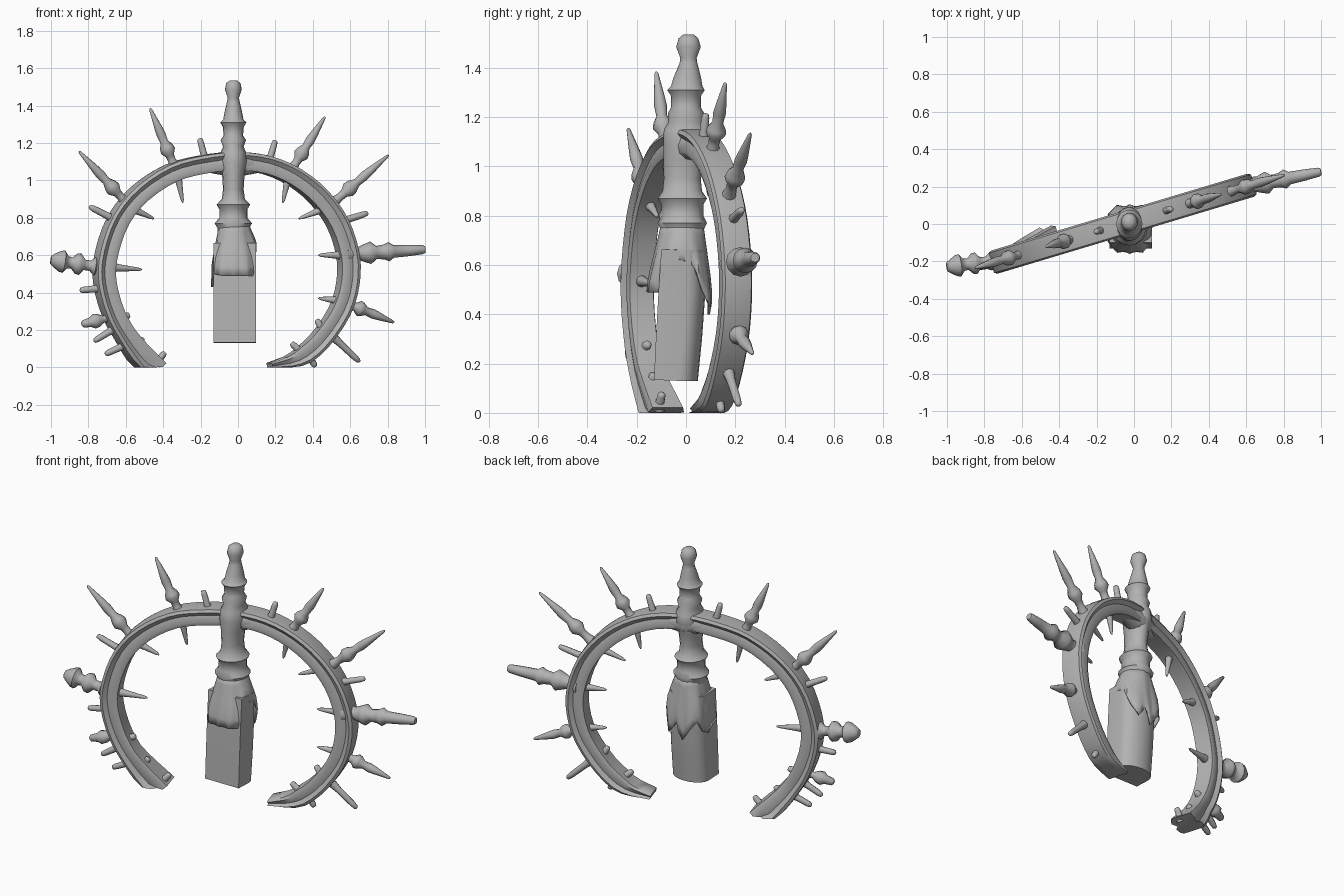
import bpy, bmesh, math
from mathutils import Vector

if "Cube" in bpy.data.objects:
    bpy.data.objects.remove(bpy.data.objects["Cube"])

SLOPE, OFF = 0.30, 0.02                      # the ring plane is turned about z
NORMAL = Vector((-SLOPE, 1, 0)).normalized()

grey = bpy.data.materials.new("stone grey")
grey.diffuse_color = (0.45, 0.45, 0.45, 1)
grey.use_nodes = True
grey.node_tree.nodes["Principled BSDF"].inputs["Base Color"].default_value = grey.diffuse_color


def plane(x, z, w=0.0):
    """Point on the ring plane, w units off it."""
    return Vector((x, SLOPE * x + OFF, z)) + NORMAL * w


def loft(name, rings, cap=True, angle=40, closed=True):
    """Skin a list of equal-length rings of points."""
    bm = bmesh.new()
    rows = [[bm.verts.new(p) for p in r] for r in rings]
    n = len(rows[0])
    for a, b in zip(rows, rows[1:]):
        for i in range(n):
            j = (i + 1) % n
            bm.faces.new((a[i], a[j], b[j], b[i]))
    if cap:
        bm.faces.new(rows[0][::-1])
        bm.faces.new(rows[-1])
    bmesh.ops.recalc_face_normals(bm, faces=bm.faces)
    me = bpy.data.meshes.new(name)
    bm.to_mesh(me)
    bm.free()
    ob = bpy.data.objects.new(name, me)
    bpy.context.collection.objects.link(ob)
    me.materials.append(grey)
    bpy.ops.object.select_all(action='DESELECT')
    ob.select_set(True)
    bpy.context.view_layer.objects.active = ob
    bpy.ops.object.shade_smooth_by_angle(angle=math.radians(angle))
    return ob


def circle(c, u, v, ru, rv, n):
    return [c + u * (ru * math.cos(2 * math.pi * i / n)) + v * (rv * math.sin(2 * math.pi * i / n))
            for i in range(n)]


def smooth_path(pts, steps):
    """Catmull-Rom through 2D points."""
    p = [Vector(q) for q in pts]
    p = [2 * p[0] - p[1]] + p + [2 * p[-1] - p[-2]]
    out = []
    for k in range(1, len(p) - 2):
        a, b, c, d = p[k - 1:k + 3]
        for s in range(steps):
            t = s / steps
            out.append(0.5 * (2 * b + (c - a) * t + (2 * a - 5 * b + 4 * c - d) * t ** 2
                              + (3 * b - a - 3 * c + d) * t ** 3))
    return out + [p[-2]]


# Broken ring: grooved section swept along an uneven arc, cut flat at the ground
path = smooth_path([(-0.44, -0.02), (-0.57, 0.13), (-0.66, 0.28), (-0.71, 0.46), (-0.70, 0.61),
                    (-0.635, 0.79), (-0.52, 0.93), (-0.36, 1.035), (-0.2, 1.08), (-0.02, 1.10),
                    (0.15, 1.08), (0.3, 1.015), (0.43, 0.91), (0.53, 0.77), (0.585, 0.6),
                    (0.585, 0.45), (0.54, 0.3), (0.43, 0.14), (0.31, 0.045), (0.17, 0.01)], 3)
half = [(0.052, 0.03), (0.05, 0.055), (0.034, 0.064), (0.012, 0.046), (-0.025, 0.058), (-0.046, 0.05)]
section = half + [(r, -w) for r, w in reversed(half)]
rings = []
for i, p in enumerate(path):
    t = (path[min(i + 1, len(path) - 1)] - path[max(i - 1, 0)]).normalized()
    n = Vector((-t.y, t.x))
    start, end = max(0, 1 - i / 4), max(0, 1 - (len(path) - 1 - i) / 4)
    kr = 1 + 0.35 * start - 0.7 * end
    ring = []
    for r, w in section:
        q = p + n * (r * kr)
        ring.append(plane(q.x, max(q.y, 0.0), w * (1 + 0.3 * start) + 0.025 * start))
    rings.append(ring)
loft("ring", rings, angle=50)


def spike(name, a, b, prof, dy=0.0, sides=10):
    """Turned spike from a to b (x, z); prof lists (fraction, radius)."""
    pa, pb = plane(*a), plane(*b) + Vector((0, dy, 0))
    d = (pb - pa).normalized()
    u = d.cross(NORMAL).normalized()
    v = d.cross(u)
    loft(name, [circle(pa.lerp(pb, f), u, v, r, r, sides) for f, r in prof], angle=60)


# Large turned spikes, each with a thin thorn on the inner side
baluster = [(0, .045), (.1, .03), (.2, .022), (.27, .024), (.34, .042), (.4, .038), (.48, .022),
            (.6, .026), (.7, .022), (.98, .008), (1, .003)]
thorn = [(0, .026), (.35, .018), (.9, .009), (1, .004)]
for a, b, c in [((-.57, .85), (-.85, 1.155), (-.45, .795)), ((-.325, 1.04), (-.47, 1.385), (-.295, .88)),
                ((.27, 1.03), (.465, 1.34), (.24, .88)), ((.48, .855), (.805, 1.135), (.325, .795)),
                ((.55, .355), (.835, .24), (.43, .37))]:
    spike("large_spike", a, b, baluster)
    spike("inner_thorn", a, c, thorn)

# Side finials
spike("left_finial", (-.70, .53), (-1.0, .575),
      [(0, .05), (.15, .032), (.22, .05), (.3, .028), (.4, .028), (.48, .058), (.55, .055), (.63, .03),
       (.7, .033), (.77, .06), (.84, .056), (.95, .035), (1, .024)], 0.05, 12)
spike("right_finial", (.58, .605), (1.0, .63),
      [(0, .06), (.15, .035), (.24, .05), (.31, .06), (.38, .035), (.48, .04), (.54, .052), (.6, .034),
       (.8, .03), (.97, .024), (1, .018)], -0.04, 12)
spike("inner_thorn", (-.68, .535), (-.515, .523), thorn)
spike("inner_thorn", (.56, .6), (.43, .6), thorn)

# Short blunt spikes
stub = [(0, .03), (.4, .019), (.85, .017), (.97, .013), (1, .006)]
for a, b in [((-.17, 1.09), (-.205, 1.225)), ((.16, 1.08), (.2, 1.215)), ((-.63, .775), (-.795, .86)),
             ((.52, .77), (.695, .825)), ((-.71, .425), (-.845, .412)), ((-.64, .22), (-.77, .14)),
             ((-.58, .13), (-.71, .07)), ((.48, .19), (.65, .03)), ((.36, .09), (.415, .003)),
             ((.46, .19), (.42, .255)), ((.34, .08), (.285, .13)), ((-.62, .265), (-.58, .28)),
             ((-.44, .02), (-.39, .08)), ((-.53, .12), (-.51, .16))]:
    spike("short_spike", a, b, stub, sides=8)
spike("knobbed_spike", (-.67, .27), (-.835, .23),
      [(0, .03), (.3, .018), (.45, .035), (.6, .04), (.72, .026), (.95, .02), (1, .01)])

# Turned centre column: (z, radius x, radius y, centre y)
X, Y = Vector((1, 0, 0)), Vector((0, 1, 0))
column = [(1.535, .018, .022, .01), (1.52, .038, .04, .01), (1.485, .045, .05, .01), (1.44, .03, .033, .01),
          (1.42, .034, .036, .01), (1.36, .048, .056, .005), (1.325, .054, .064, .003), (1.31, .07, .076, 0),
          (1.285, .056, .06, 0), (1.24, .052, .06, 0), (1.215, .068, .074, 0), (1.18, .055, .07, 0),
          (1.15, .068, .09, 0), (1.10, .075, .092, 0), (1.03, .06, .082, -.01), (.95, .055, .075, -.015),
          (.90, .062, .08, -.015), (.87, .09, .1, -.015), (.845, .075, .085, -.015), (.80, .075, .085, -.015),
          (.77, .1, .1, -.015), (.745, .085, .088, -.015), (.66, .085, .085, -.015)]
loft("centre_column", [circle(Vector((-.025, y, z)), X, Y, rx, ry, 16) for z, rx, ry, y in column], angle=55)

# Saddle where the column grips the ring
spike("ring_saddle", (-.15, 1.085), (.11, 1.085), [(0, .045), (.3, .06), (.5, .075), (.7, .06), (1, .045)], sides=12)

# Hanging block: flat front, rounded back
rings = []
for z, f, b in [(.13, -.13, .048), (.3, -.122, .065), (.48, -.112, .078), (.66, -.10, .08)]:
    arc = [Vector((-.0175 + .1125 * math.cos(k * math.pi / 10), b - .075 + .075 * math.sin(k * math.pi / 10), z))
           for k in range(11)]
    rings.append([Vector((-.13, f, z + .004)), Vector((.095, f, z + .004))] + arc)
loft("hanging_block", rings, angle=35)

# Ragged cloth around the block: folded shell with an uneven hem
hem = [.62, .60, .50, .43, .50, .40, .47, .52, .45, .43, .46, .50, .49, .49, .49, .49, .49, .62]
N = len(hem) * 2
rings = []
for k in range(7):
    t, ring = k / 6, []
    for i in range(N):
        a = 2 * math.pi * i / N
        low = (hem[i // 2] + hem[((i + i % 2) // 2) % len(hem)]) / 2
        c, s = math.cos(a), math.sin(a)
        # round at the top, squarer at the hem
        sq = 1 / (abs(c) ** 4 + abs(s) ** 4) ** 0.25
        g = (1 - t) + t * sq
        fold = 1 + 0.05 * t * math.cos(i * math.pi * 2 / 3)
        rx, ry = .078 + .038 * min(1, t * 1.6), .085 + .03 * min(1, t * 1.3)
        y = -.015 - .025 * t * max(0, -s)
        ring.append(Vector((-.022 + rx * g * fold * c, y + ry * g * fold * s, .77 + (low - .77) * t)))
    rings.append(ring)
cloth = loft("ragged_cloth", rings, cap=False, angle=50)
mod = cloth.modifiers.new("thickness", 'SOLIDIFY')
mod.thickness = 0.01
